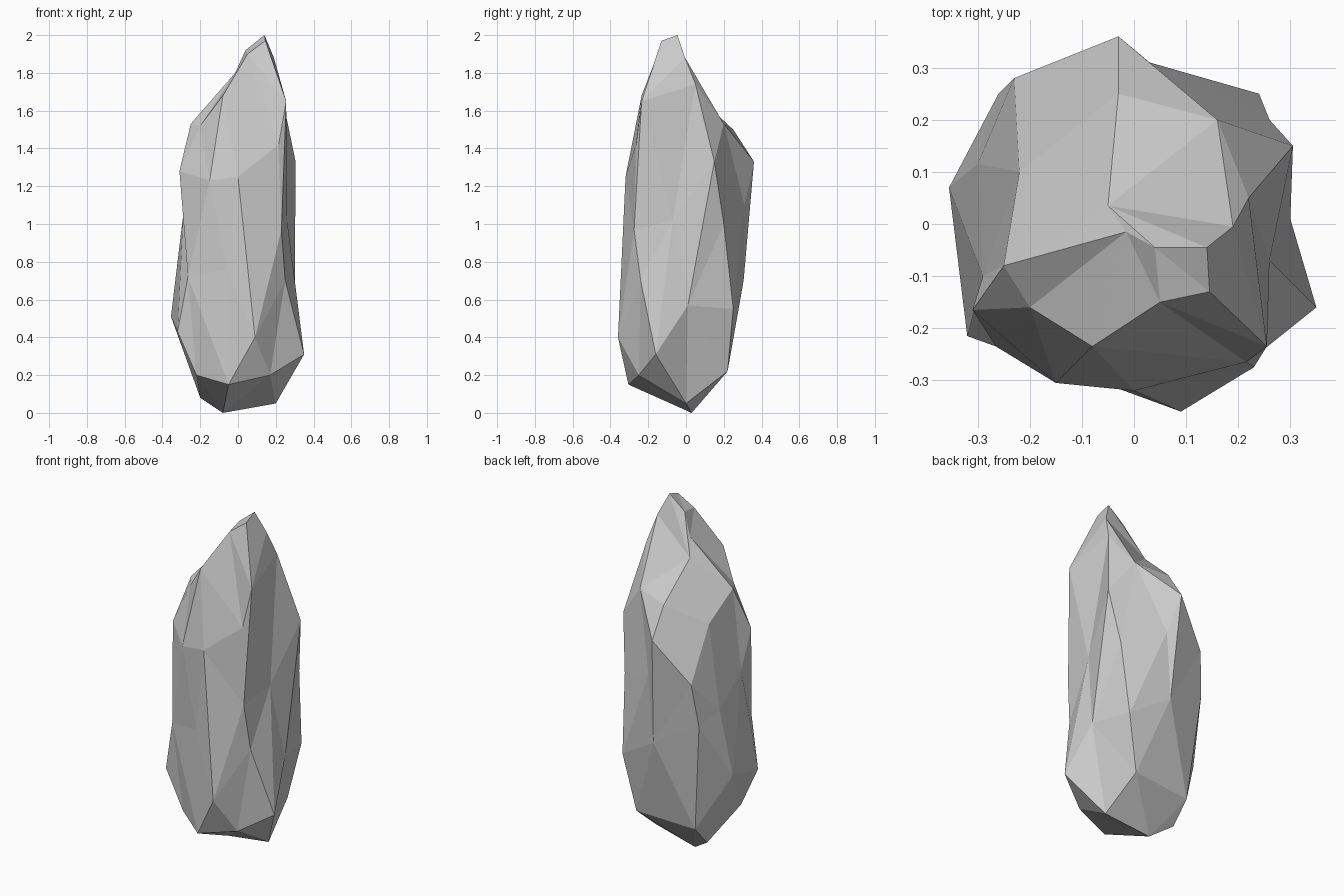
import bpy, bmesh
from mathutils import Vector

# Corner points of the rock, in bands from bottom to top
base = [(-.08, .03, 0), (.2, 0, .05), (-.2, .09, .08), (-.05, -.305, .15),
        (-.22, -.2, .2), (.17, -.25, .2), (-.2, .2, .2), (.17, .22, .22)]
lower = [(.35, -.16, .31), (.09, -.36, .4), (-.32, -.215, .43), (-.355, .07, .51),
         (.24, .25, .55), (.3, .01, .57), (0, .305, .7)]
waist = [(.25, -.24, .7), (-.265, -.235, .72), (-.06, -.305, .76), (-.26, .25, .84),
         (-.3, .115, .9), (.23, -.275, .97), (.26, -.07, 1.02), (.26, .2, 1),
         (-.29, -.1, 1.05), (.03, .31, 1.1), (-.23, .28, 1.09)]
shoulder = [(-.15, -.305, 1.23), (0, -.32, 1.25), (-.31, -.165, 1.28), (-.03, .36, 1.33),
            (.305, .15, 1.33), (-.22, .1, 1.38), (.215, -.265, 1.42), (-.25, -.08, 1.53),
            (-.2, -.16, 1.52), (.16, .2, 1.53), (-.03, .25, 1.5)]
peak = [(.255, -.235, 1.65), (-.08, -.235, 1.68), (-.05, .035, 1.7), (.22, .05, 1.74),
        (-.015, -.015, 1.8), (.19, -.005, 1.88), (.05, -.15, 1.9), (.04, -.045, 1.92),
        (.145, -.13, 1.97), (.14, -.045, 2)]


def inflate(p):
    """Push a point most of the way onto a ball so the hull keeps every corner."""
    d = Vector((p.x / .33, (p.y + .01) / .33, p.z - .97))
    return d.lerp(d.normalized(), .88)


# Rock: hull of the inflated points, then corners moved back to their true places
bm = bmesh.new()
corners = []
for co in base + lower + waist + shoulder + peak:
    p = Vector(co)
    corners.append((bm.verts.new(inflate(p)), p))
bmesh.ops.convex_hull(bm, input=bm.verts[:])
for v, p in corners:
    v.co = p
bmesh.ops.delete(bm, geom=[v for v in bm.verts if not v.link_faces], context='VERTS')
bmesh.ops.recalc_face_normals(bm, faces=bm.faces[:])

mesh = bpy.data.meshes.new("standing_rock")
bm.to_mesh(mesh)
bm.free()
rock = bpy.data.objects.new("standing_rock", mesh)
bpy.context.collection.objects.link(rock)
